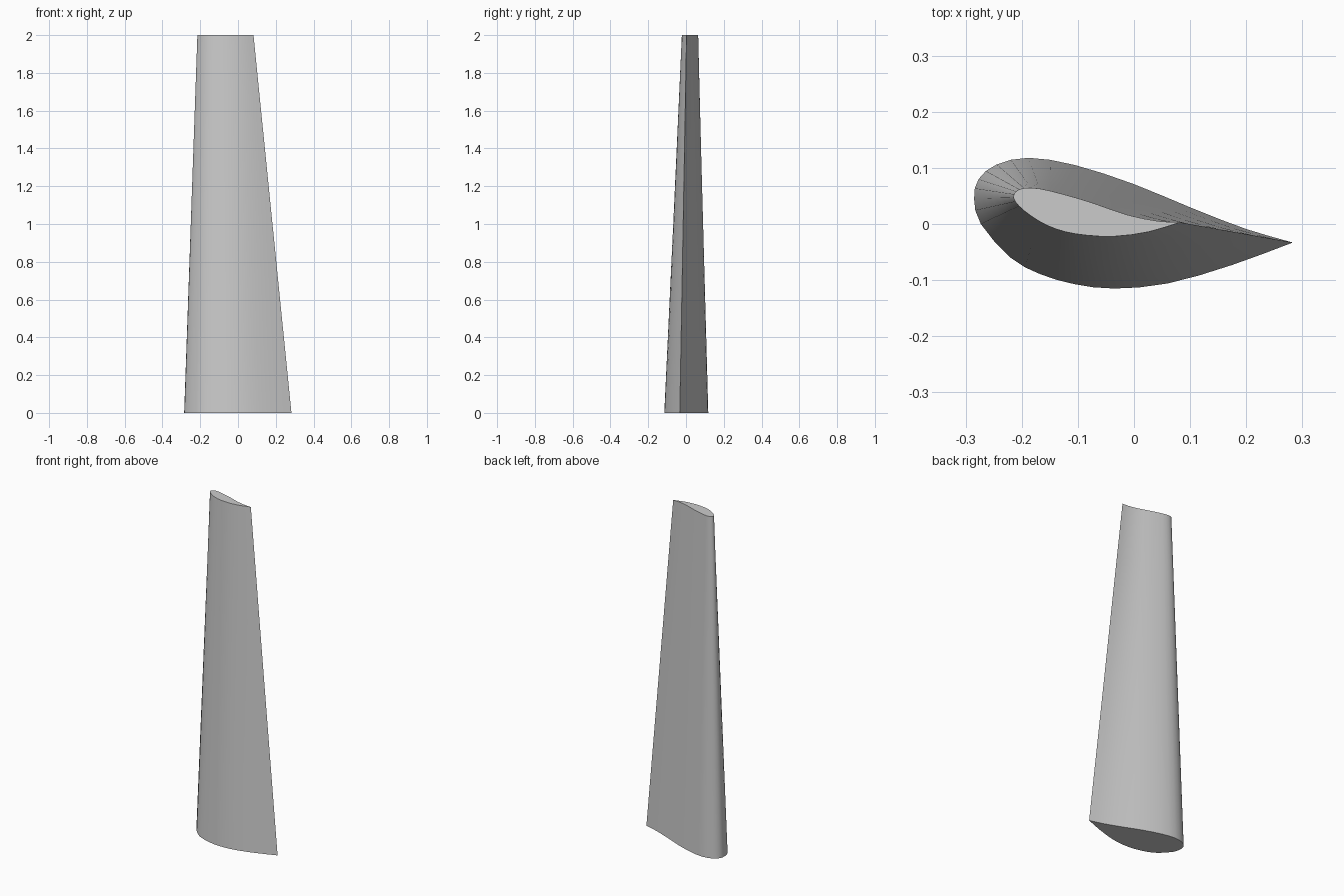
import bpy
import bmesh
import math
from mathutils import Vector

default_cube = bpy.data.objects.get("Cube")
if default_cube:
    bpy.data.objects.remove(default_cube, do_unlink=True)

HEIGHT = 2.0
SPANS = 6
SUBSTEPS = 2

# Matching section outlines: trailing edge, over the back, round the nose, along the front
ROOT = [(.283, -.033), (.2, -.009), (.104, .028), (0, .071), (-.105, .105), (-.188, .118),
        (-.245, .106), (-.277, .08), (-.285, .045), (-.273, 0), (-.22, -.06), (-.168, -.089),
        (-.107, -.107), (-.036, -.115), (.06, -.106), (.175, -.073), (.283, -.033)]
TIP = [(.082, .003), (.044, .005), (-.011, .016), (-.075, .038), (-.126, .053), (-.168, .063),
       (-.196, .064), (-.21, .058), (-.215, .047), (-.205, .032), (-.183, .014), (-.154, -.003),
       (-.122, -.014), (-.085, -.02), (-.035, -.022), (.026, -.014), (.082, .003)]


def smooth_outline(points):
    """Catmull-Rom curve through the points, with a sharp corner at the ends."""
    pts = [Vector(p) for p in points]
    pts = [pts[0] * 2 - pts[1]] + pts + [pts[-1] * 2 - pts[-2]]
    outline = []
    for a, b, c, d in zip(pts, pts[1:], pts[2:], pts[3:]):
        for step in range(SUBSTEPS):
            t = step / SUBSTEPS
            outline.append(b + (c - a) * t / 2
                           + (a * 2 - b * 5 + c * 4 - d) * t * t / 2
                           + (b * 3 - a - c * 3 + d) * t ** 3 / 2)
    return outline


def make_material(name, colour):
    material = bpy.data.materials.new(name)
    material.use_nodes = True
    material.diffuse_color = colour
    shader = next(n for n in material.node_tree.nodes if n.type == 'BSDF_PRINCIPLED')
    shader.inputs["Base Color"].default_value = colour
    return material


def loft_blade(name, root, tip, material):
    """Loft straight from the root section to the tip section and cap both ends."""
    bm = bmesh.new()
    rings = []
    for span in range(SPANS + 1):
        t = span / SPANS
        ring = [bm.verts.new((*p.lerp(q, t), HEIGHT * t)) for p, q in zip(root, tip)]
        rings.append(ring)
    for low, high in zip(rings, rings[1:]):
        for i in range(len(low)):
            j = (i + 1) % len(low)
            bm.faces.new((low[i], low[j], high[j], high[i]))
    bm.faces.new(list(reversed(rings[0])))
    bm.faces.new(rings[-1])
    bmesh.ops.recalc_face_normals(bm, faces=bm.faces[:])
    mesh = bpy.data.meshes.new(name)
    bm.to_mesh(mesh)
    bm.free()
    mesh.materials.append(material)
    blade = bpy.data.objects.new(name, mesh)
    bpy.context.collection.objects.link(blade)
    return blade


# Tapered, cambered blade
grey = make_material("light_grey", (.6, .6, .6, 1))
blade = loft_blade("blade", smooth_outline(ROOT), smooth_outline(TIP), grey)

# Smooth skin with sharp caps and trailing edge
bpy.ops.object.select_all(action='DESELECT')
blade.select_set(True)
bpy.context.view_layer.objects.active = blade
bpy.ops.object.shade_smooth_by_angle(angle=math.radians(35))
